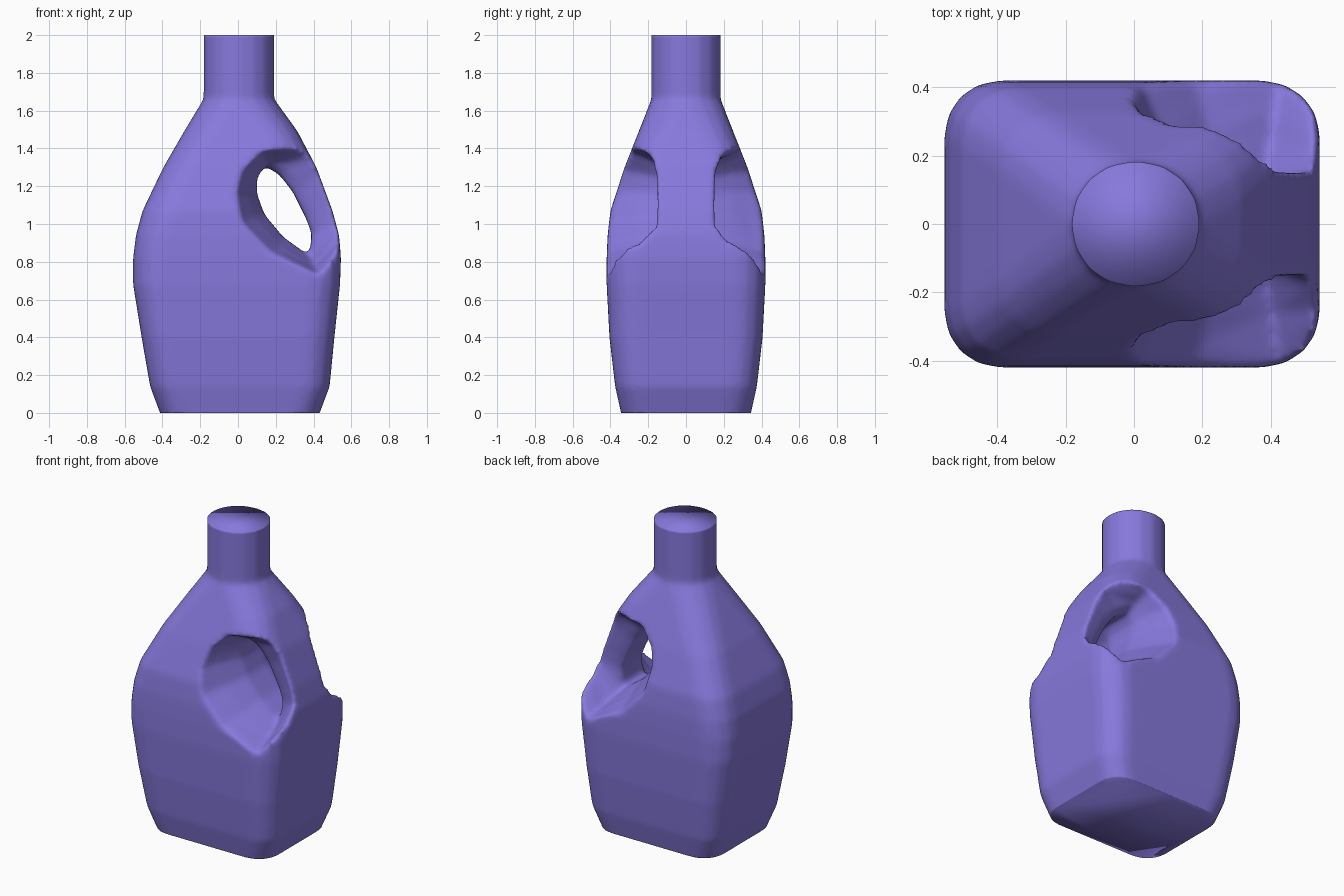
import bpy, bmesh
from math import sin, cos, pi
from mathutils import Vector

cube = bpy.data.objects.get("Cube")
if cube:
    bpy.data.objects.remove(cube)


def loft(name, rings):
    """Skin a list of equal-length closed rings and cap both ends."""
    bm = bmesh.new()
    loops = [[bm.verts.new(p) for p in ring] for ring in rings]
    n = len(loops[0])
    for a, b in zip(loops, loops[1:]):
        for i in range(n):
            j = (i + 1) % n
            bm.faces.new((a[i], a[j], b[j], b[i]))
    bm.faces.new(loops[0])
    bm.faces.new(loops[-1])
    bmesh.ops.recalc_face_normals(bm, faces=bm.faces)
    mesh = bpy.data.meshes.new(name)
    bm.to_mesh(mesh)
    bm.free()
    obj = bpy.data.objects.new(name, mesh)
    bpy.context.collection.objects.link(obj)
    return obj


def rounded_ring(z, left, right, half, radius, steps=4):
    """Rounded rectangle at height z."""
    ring = []
    corners = ((right, 1, 1), (left, -1, 1), (left, -1, -1), (right, 1, -1))
    for q, (x, sx, sy) in enumerate(corners):
        for k in range(steps + 1):
            a = (q + k / steps) * pi / 2
            ring.append((x - sx * radius + radius * cos(a),
                         sy * (half - radius) + radius * sin(a), z))
    return ring


# Bottle shell with neck: height, left, right, half depth, corner radius
sections = [
    (-0.06, -0.39, 0.41, 0.33, 0.13), (0.14, -0.465, 0.485, 0.375, 0.14),
    (0.4, -0.51, 0.51, 0.405, 0.15), (0.68, -0.555, 0.54, 0.42, 0.16),
    (0.82, -0.555, 0.545, 0.42, 0.16), (0.94, -0.54, 0.535, 0.415, 0.16),
    (1.07, -0.505, 0.50, 0.40, 0.16), (1.3, -0.395, 0.415, 0.325, 0.16),
    (1.49, -0.285, 0.315, 0.25, 0.17), (1.66, -0.183, 0.193, 0.183, 0.178),
    (2.06, -0.183, 0.193, 0.183, 0.178),
]
shell = loft("shell", [rounded_ring(*s) for s in sections])

# Flaring cutter for the grip hole: the hole outline widens away from y = 0
outline = [(0.14, 1.31), (0.1, 1.24), (0.1, 1.16), (0.14, 1.05), (0.24, 0.93),
           (0.38, 0.83), (0.39, 0.95), (0.36, 1.03), (0.29, 1.17), (0.22, 1.26)]
centre = Vector((0.26, 1.07))
along = Vector((-0.46, 0.89)).normalized()
across = Vector((along.y, -along.x))


def hole_ring(y, length, inner, outer):
    ring = []
    for p in outline:
        d = Vector(p) - centre
        t = d.dot(across)
        q = centre + along * d.dot(along) * length + across * t * (outer if t > 0 else inner)
        ring.append((q.x, y, q.y))
    return ring


flare = [(0.1, 1, 1, 1), (0.13, 1.03, 1.08, 1.8), (0.17, 1.1, 1.2, 3.8),
         (0.25, 1.22, 1.45, 6), (0.35, 1.33, 1.85, 8), (0.5, 1.5, 2.4, 10)]
rings = [hole_ring(-y, *f) for y, *f in reversed(flare)]
rings += [hole_ring(y, *f) for y, *f in flare]
cutter = loft("grip_cutter", rings)
cutter.hide_render = True

# Cut the grip and soften the whole skin
cut = shell.modifiers.new("grip", 'BOOLEAN')
cut.operation, cut.solver, cut.object = 'DIFFERENCE', 'EXACT', cutter
skin = shell.modifiers.new("skin", 'REMESH')
skin.mode, skin.voxel_size = 'VOXEL', 0.015
soft = shell.modifiers.new("soft", 'SMOOTH')
soft.factor, soft.iterations = 0.5, 10

deps = bpy.context.evaluated_depsgraph_get()
mesh = bpy.data.meshes.new_from_object(shell.evaluated_get(deps))
for helper in (shell, cutter):
    bpy.data.objects.remove(helper)

# Trim to a flat base and a flat mouth
bm = bmesh.new()
bm.from_mesh(mesh)
for z, direction in ((0, -1), (2, 1)):
    cut = bmesh.ops.bisect_plane(bm, geom=bm.verts[:] + bm.edges[:] + bm.faces[:],
                                 plane_co=(0, 0, z), plane_no=(0, 0, direction),
                                 clear_outer=True)
    rim = [e for e in cut["geom_cut"] if isinstance(e, bmesh.types.BMEdge)]
    bmesh.ops.edgeloop_fill(bm, edges=rim)
bmesh.ops.recalc_face_normals(bm, faces=bm.faces)
for f in bm.faces:
    f.smooth = True
bm.to_mesh(mesh)
bm.free()

bottle = bpy.data.objects.new("bottle", mesh)
bpy.context.collection.objects.link(bottle)

# Violet plastic
colour = (0.24, 0.19, 0.72, 1)
plastic = bpy.data.materials.new("violet plastic")
plastic.use_nodes = True
plastic.diffuse_color = colour
plastic.node_tree.nodes["Principled BSDF"].inputs["Base Color"].default_value = colour
mesh.materials.clear()
mesh.materials.append(plastic)
